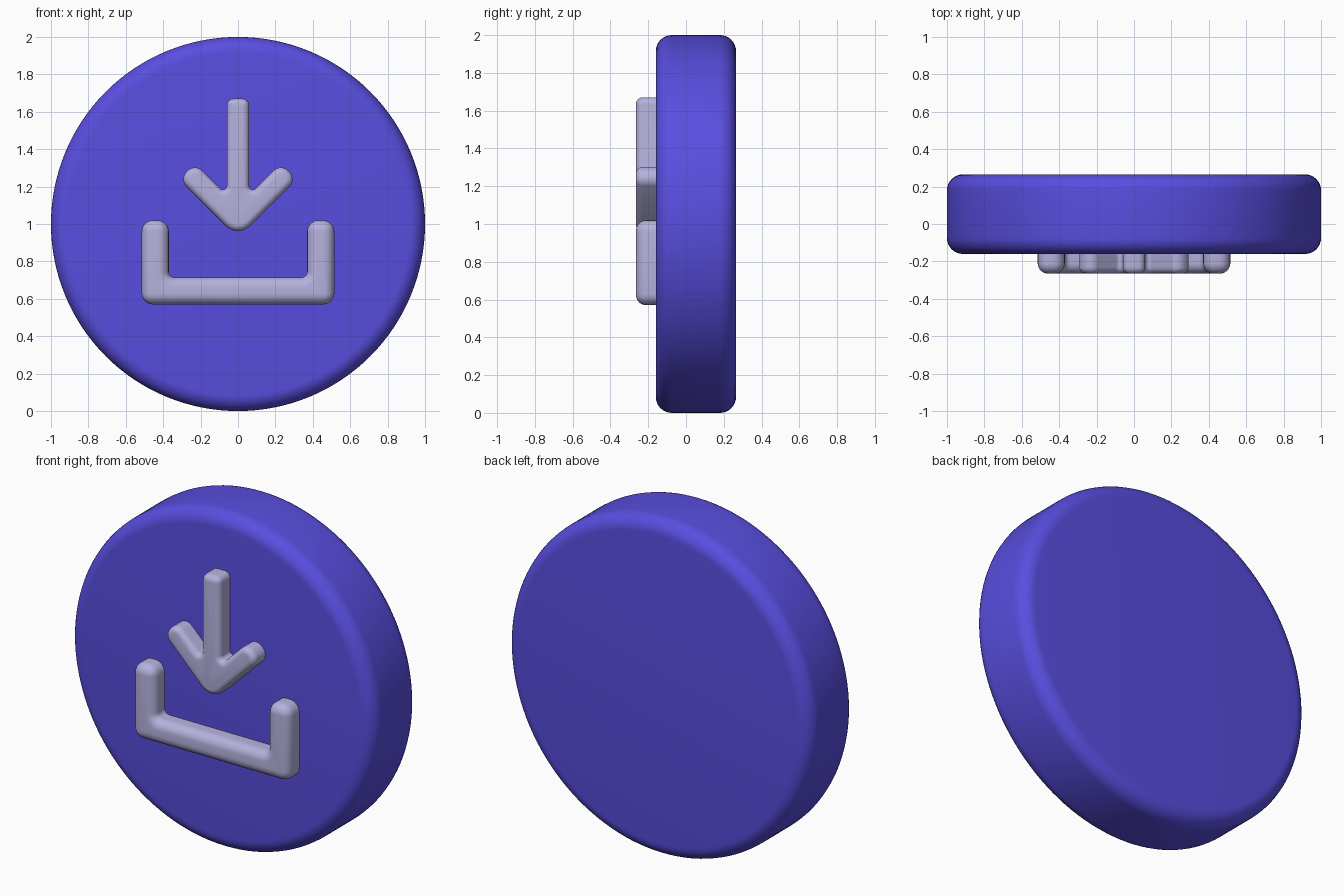
import bpy, bmesh, math
from mathutils import Vector

if "Cube" in bpy.data.objects:
    bpy.data.objects.remove(bpy.data.objects["Cube"])


def material(name, color):
    m = bpy.data.materials.new(name)
    m.diffuse_color = color
    m.use_nodes = True
    m.node_tree.nodes["Principled BSDF"].inputs["Base Color"].default_value = m.diffuse_color
    return m


def finish(bm, name, mat):
    bmesh.ops.recalc_face_normals(bm, faces=bm.faces[:])
    me = bpy.data.meshes.new(name)
    bm.to_mesh(me)
    bm.free()
    ob = bpy.data.objects.new(name, me)
    bpy.context.collection.objects.link(ob)
    me.materials.append(mat)
    bpy.context.view_layer.objects.active = ob
    ob.select_set(True)
    bpy.ops.object.shade_smooth_by_angle(angle=math.radians(35))
    ob.select_set(False)
    return ob


def round_corners(points, steps=6):
    """Replace every (x, z, radius) corner with a tangent arc."""
    out = []
    n = len(points)
    for i, (x, z, r) in enumerate(points):
        p = Vector((x, z))
        a = (Vector(points[i - 1][:2]) - p).normalized()
        b = (Vector(points[(i + 1) % n][:2]) - p).normalized()
        half = a.angle(b) / 2
        center = p + (a + b).normalized() * (r / math.sin(half))
        start = (p + a * (r / math.tan(half)) - center).normalized()
        end = (p + b * (r / math.tan(half)) - center).normalized()
        for k in range(steps + 1):
            out.append(center + start.slerp(end, k / steps) * r)
    return out


def raised_icon(name, half, bevel, mat, front=-0.265, back=-0.12):
    """Mirror a right-hand outline, extrude it and round its front rim."""
    full = half + [(-x, z, r) for x, z, r in reversed(half) if x > 0]
    outline = round_corners(full)
    bm = bmesh.new()
    rings = [[bm.verts.new((p.x, y, p.y)) for p in outline] for y in (back, front)]
    for ring in rings:
        bm.faces.new(ring)
    n = len(outline)
    for i in range(n):
        j = (i + 1) % n
        bm.faces.new((rings[0][i], rings[0][j], rings[1][j], rings[1][i]))
    bmesh.ops.recalc_face_normals(bm, faces=bm.faces[:])
    rim = [e for e in bm.edges if all(abs(v.co.y - front) < 1e-5 for v in e.verts)]
    bmesh.ops.bevel(bm, geom=rim, offset=bevel, segments=6, profile=0.5,
                    affect='EDGES', clamp_overlap=False)
    return finish(bm, name, mat)


purple = material("purple", (0.10, 0.075, 0.74, 1))
lilac = material("pale_lilac", (0.46, 0.44, 0.72, 1))

# Round button body: a lathed profile with rounded rims
bm = bmesh.new()
R, Y0, Y1, B = 1.0, -0.16, 0.265, 0.085
profile = [(0, Y0)]
for cy, a0 in ((Y0 + B, -90), (Y1 - B, 0)):
    for k in range(9):
        a = math.radians(a0 + 90 * k / 8)
        profile.append((R - B + B * math.cos(a), cy + B * math.sin(a)))
profile.append((0, Y1))
verts = [bm.verts.new((r, y, 1)) for r, y in profile]
edges = [bm.edges.new(pair) for pair in zip(verts, verts[1:])]
bmesh.ops.spin(bm, geom=verts + edges, cent=(0, 0, 1), axis=(0, 1, 0),
               angle=math.tau, steps=128, use_duplicate=False)
bmesh.ops.remove_doubles(bm, verts=bm.verts[:], dist=1e-4)
finish(bm, "button_body", purple)

# Down arrow: tip, right arm, shaft side
raised_icon("down_arrow", [
    (0, 0.925, 0.09), (0.315, 1.24, 0.055), (0.23, 1.325, 0.055),
    (0.06, 1.155, 0.02), (0.06, 1.67, 0.036),
], 0.035, lilac)

# Open tray under the arrow
raised_icon("tray", [
    (0.515, 0.57, 0.06), (0.515, 1.02, 0.06),
    (0.37, 1.02, 0.06), (0.37, 0.715, 0.03),
], 0.055, lilac)
